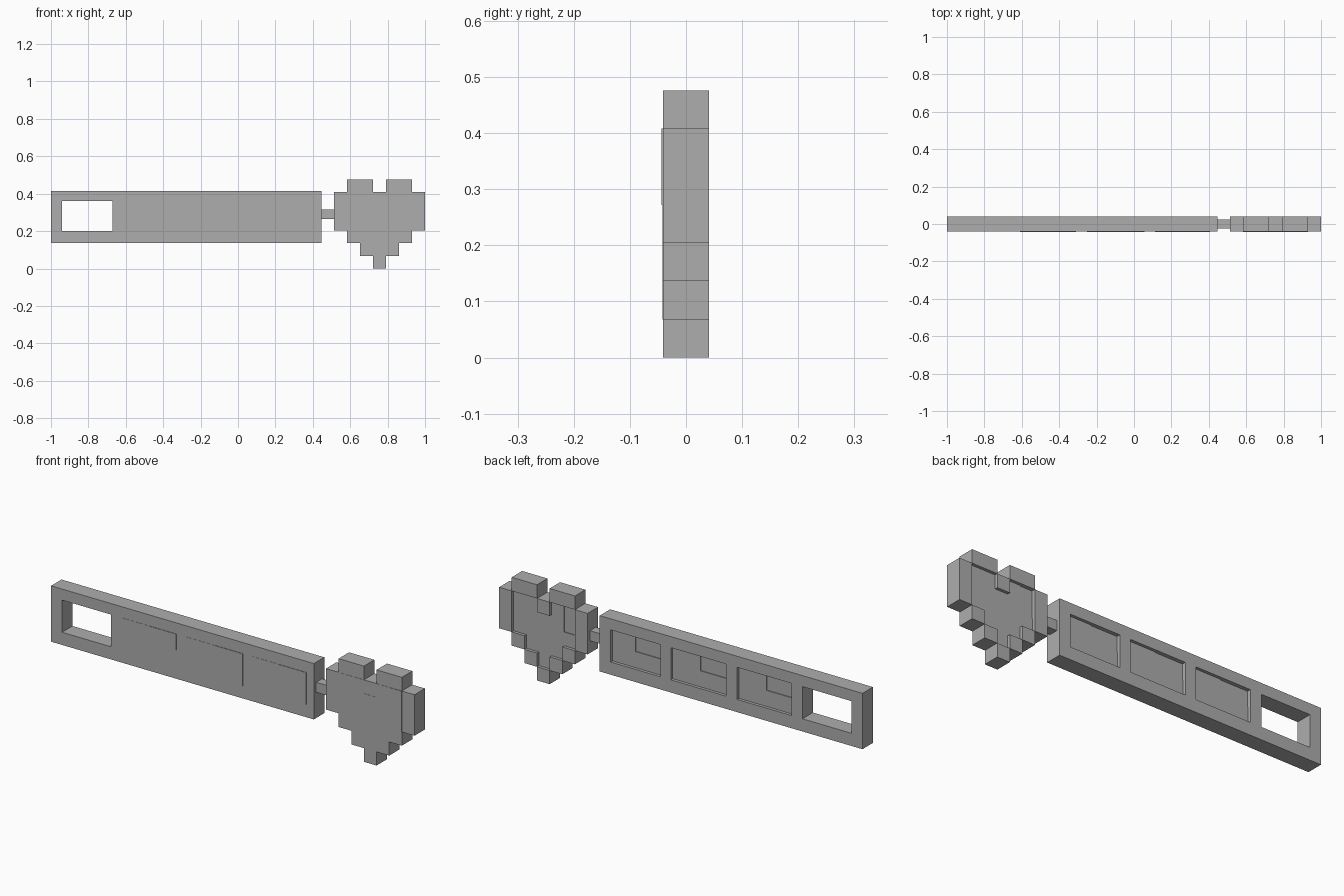
import bpy
import bmesh

if "Cube" in bpy.data.objects:
    bpy.data.objects.remove(bpy.data.objects["Cube"])

GREY = (0.42, 0.42, 0.42, 1.0)
grey = bpy.data.materials.new("plain grey")
grey.use_nodes = True
grey.diffuse_color = GREY
grey.node_tree.nodes["Principled BSDF"].inputs["Base Color"].default_value = GREY


def cell_solid(name, xs, zs, rows, front, back):
    """Solid slab from a cell pattern; rows run top to bottom, '#' is filled."""
    rows = rows[::-1]
    filled = {(i, k) for k, row in enumerate(rows)
              for i, mark in enumerate(row) if mark == "#"}
    bm = bmesh.new()
    verts = {}

    def vert(i, k):
        if (i, k) not in verts:
            verts[i, k] = bm.verts.new((xs[i], front, zs[k]))
        return verts[i, k]

    for i, k in sorted(filled):
        bm.faces.new([vert(i, k), vert(i + 1, k), vert(i + 1, k + 1), vert(i, k + 1)])
    grown = bmesh.ops.extrude_face_region(bm, geom=bm.faces[:], use_keep_orig=True)
    for v in grown["geom"]:
        if isinstance(v, bmesh.types.BMVert):
            v.co.y = back
    bmesh.ops.recalc_face_normals(bm, faces=bm.faces[:])
    bmesh.ops.dissolve_limit(bm, angle_limit=0.01, verts=bm.verts[:], edges=bm.edges[:])
    mesh = bpy.data.meshes.new(name)
    bm.to_mesh(mesh)
    bm.free()
    mesh.materials.append(grey)
    obj = bpy.data.objects.new(name, mesh)
    bpy.context.collection.objects.link(obj)
    return obj


def box(name, x0, x1, z0, z1, front, back):
    return cell_solid(name, [x0, x1], [z0, z1], ["#"], front, back)


HALF = 0.041
FLUSH = -0.042      # front of the inlays
RAISED = -0.0435    # front of the highlights
PIT = 0.022         # back of the inlays at the shallow pits
INLAY = 0.026       # back of the inlays

# Bar frame with one open slot and three filled windows
LOW, HIGH = 0.20, 0.36
cell_solid("bar_frame",
           [-1, -0.94, -0.67, -0.61, -0.31, -0.25, 0.055, 0.112, 0.386, 0.446],
           [0.137, LOW, HIGH, 0.415],
           ["#########", "# # # # #", "#########"], -HALF, HALF)

# Window inlays: raised corner in front, shallow pit behind
for number, (x0, x1) in enumerate([(-0.61, -0.31), (-0.25, 0.055), (0.112, 0.405)], 1):
    middle, centre = (x0 + x1) / 2, (LOW + HIGH) / 2
    box(f"window_inlay_{number}", x0, x1, LOW, HIGH, FLUSH, PIT)
    cell_solid(f"window_backing_{number}", [x0, middle, x1], [LOW, centre, HIGH],
               [" #", "##"], PIT, INLAY)
    box(f"window_highlight_{number}", middle, x1, centre, HIGH, RAISED, FLUSH)

# Short link between bar and heart
box("link", 0.446, 0.513, 0.265, 0.315, -0.023, 0.023)

# Stepped heart rim and its inlay
xs = [0.513 + 0.487 * i / 7 for i in range(8)]
zs = [0.476 * k / 7 for k in range(8)]
cell_solid("heart_rim", xs, zs,
           [" ## ## ",
            "#  #  #",
            "#     #",
            "#     #",
            " #   # ",
            "  # #  ",
            "   #   "], -HALF, HALF)
heart = ["       ",
         " ## ## ",
         " ##### ",
         " ##### ",
         "  ###  ",
         "   #   ",
         "       "]
cell_solid("heart_inlay", xs, zs, heart, FLUSH, PIT)
backing = heart[:1] + ["  # ## ", "  #### "] + heart[3:]
cell_solid("heart_backing", xs, zs, backing, PIT, INLAY)
box("heart_highlight", xs[5], xs[6], zs[4], zs[6], RAISED, FLUSH)
